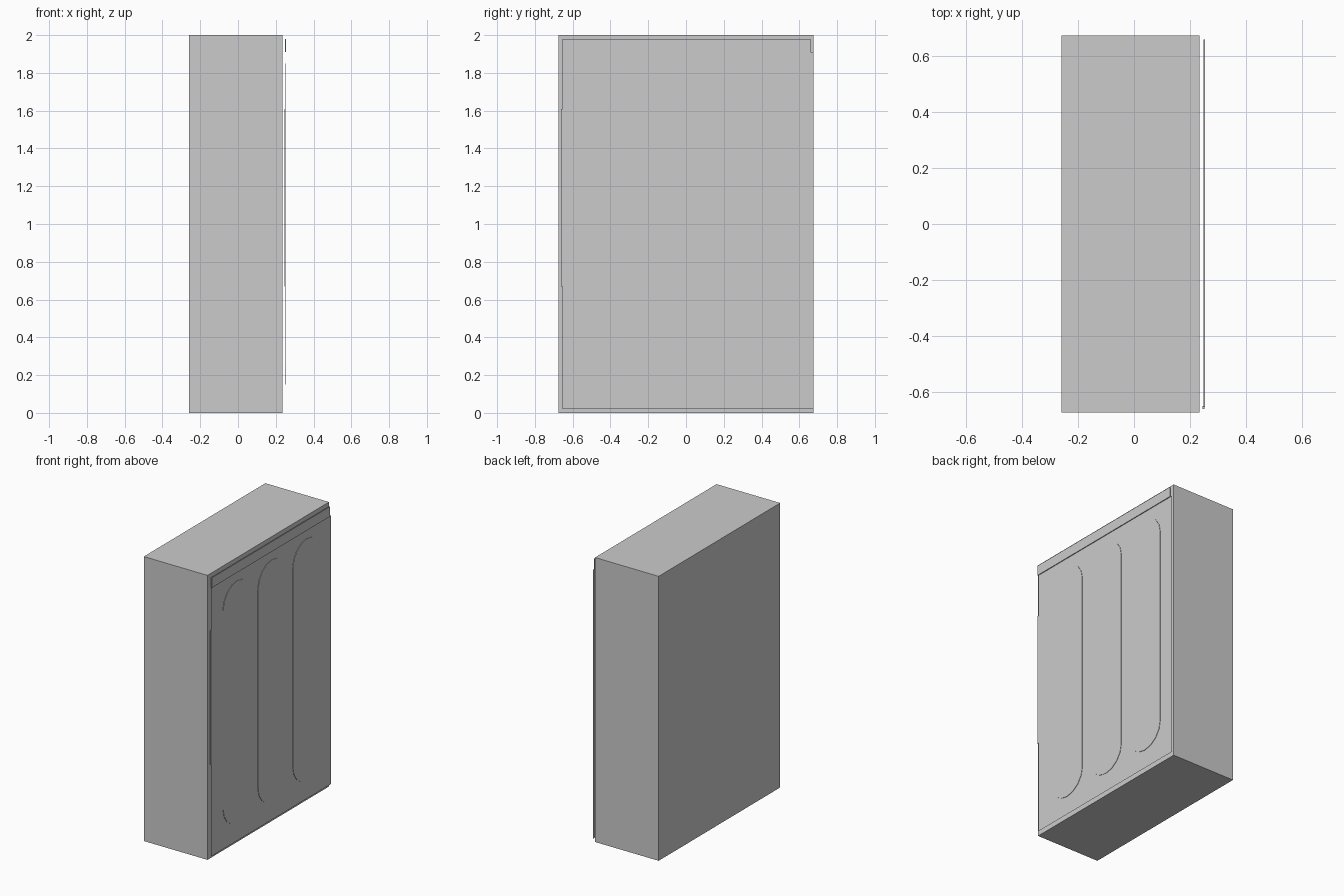
import bpy, math

if "Cube" in bpy.data.objects:
    bpy.data.objects.remove(bpy.data.objects["Cube"])

def mesh_object(name, verts, faces):
    me = bpy.data.meshes.new(name)
    me.from_pydata(verts, [], faces)
    me.update()
    ob = bpy.data.objects.new(name, me)
    bpy.context.collection.objects.link(ob)
    return ob

def box(name, lo, hi):
    bpy.ops.mesh.primitive_cube_add(size=1, location=[(a + b) / 2 for a, b in zip(lo, hi)])
    ob = bpy.context.object
    ob.name = name
    ob.scale = [b - a for a, b in zip(lo, hi)]
    return ob

DOOR_X = 0.249

# closed cabinet body
box("cabinet_body", (-0.26, -0.675, 0), (0.235, 0.675, 2.0))

# thin door skin standing just off the body
y0, y1, z0, z1 = -0.655, 0.675, 0.02, 1.91
mesh_object("door_skin",
            [(DOOR_X, y0, z0), (DOOR_X, y1, z0), (DOOR_X, y1, z1), (DOOR_X, y0, z1)],
            [(0, 1, 2, 3)])

# header strip above the door
box("header_strip", (DOOR_X, -0.655, 1.91), (0.255, 0.66, 1.98))

# slim edge handle
box("edge_handle", (0.245, -0.662, 0.67), (0.252, -0.652, 1.61))

# shallow raised pads with rounded ends
def pad(name, yc, r=0.155, low=0.15, high=1.85, seg=8):
    ring = []
    for zc, start in ((high - r, 0), (low + r, math.pi)):
        for i in range(seg + 1):
            a = start + math.pi * i / seg
            ring.append((yc + r * math.cos(a), zc + r * math.sin(a)))
    n = len(ring)
    verts = [(DOOR_X, y, z) for y, z in ring] + [(DOOR_X + 0.003, y, z) for y, z in ring]
    faces = [tuple(range(n, 2 * n))]
    faces += [(i, (i + 1) % n, n + (i + 1) % n, n + i) for i in range(n)]
    mesh_object(name, verts, faces)

for k, yc in enumerate((-0.37, 0.018, 0.405)):
    pad(f"door_pad_{k + 1}", yc)
